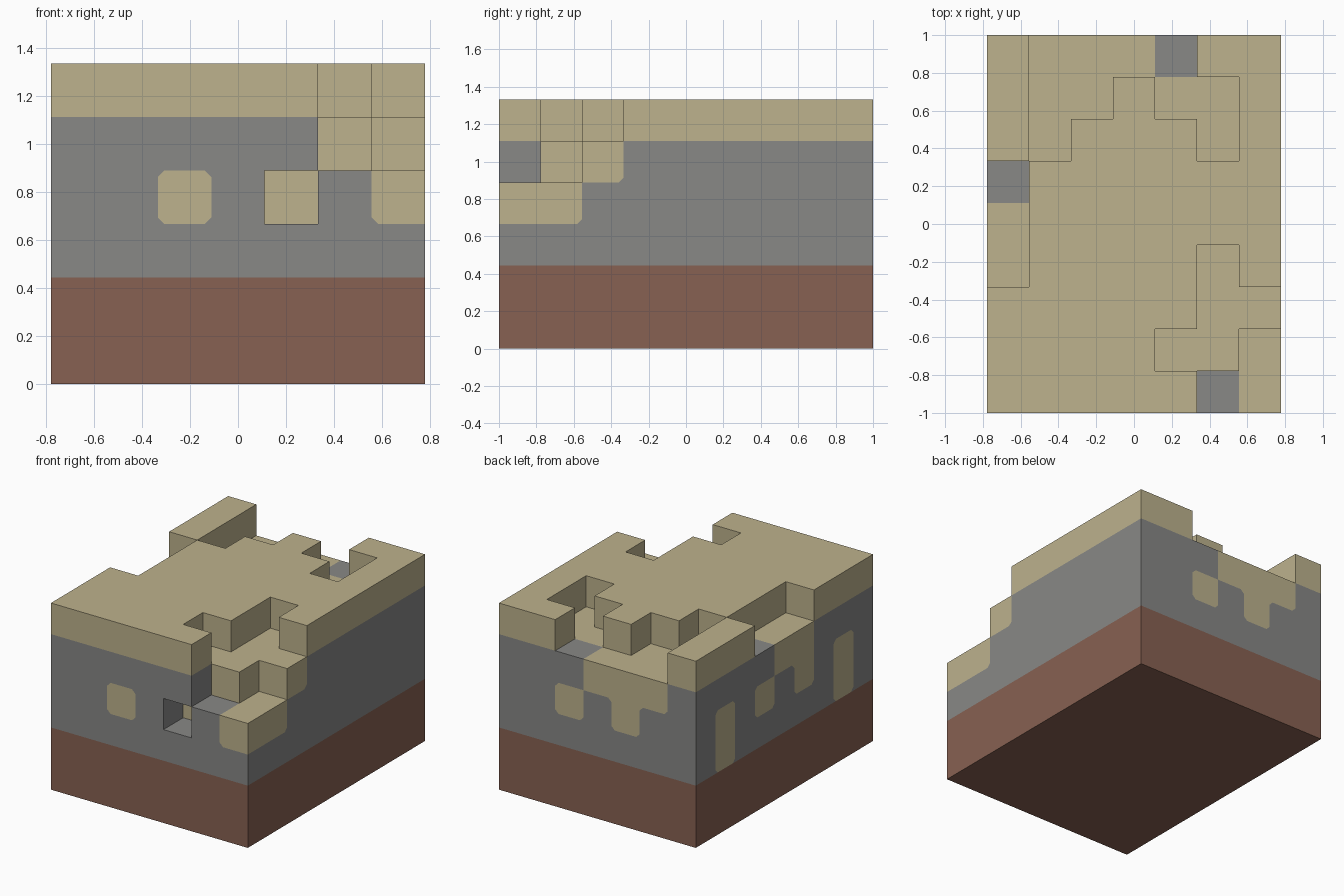
import bpy
import bmesh
from mathutils import Vector

if "Cube" in bpy.data.objects:
    bpy.data.objects.remove(bpy.data.objects["Cube"])

NX, NY, NZ = 7, 9, 6
S = 2 / NY          # cell size
CUT = 0.12          # softened corner of a colour patch, as a share of a cell


def make_material(name, colour):
    m = bpy.data.materials.new(name)
    m.use_nodes = True
    m.diffuse_color = (*colour, 1)
    m.node_tree.nodes["Principled BSDF"].inputs["Base Color"].default_value = (*colour, 1)
    return m


MATS = {
    "sand": make_material("sand", (0.508, 0.445, 0.266)),
    "stone": make_material("grey stone", (0.246, 0.246, 0.24)),
    "clay": make_material("brown clay", (0.242, 0.119, 0.084)),
}
KINDS = list(MATS)

# Layered ground: clay, stone, then a sand cap
grid = {}
for x in range(NX):
    for y in range(NY):
        for z in range(NZ):
            grid[x, y, z] = "clay" if z < 2 else "stone" if z < 5 else "sand"


def lower(columns, height, kind="sand"):
    """Dig columns down to a height and colour the new top block."""
    for x, y in columns:
        for z in range(height, NZ):
            grid.pop((x, y, z), None)
        grid[x, y, height - 1] = kind


# Back left steps, back pit, left ledge, front right steps
lower([(1, 6), (1, 7), (1, 8), (2, 7), (2, 8), (3, 8)], 5)
lower([(4, 7), (5, 7), (5, 6)], 5)
lower([(0, 3), (0, 4)], 5)
lower([(4, 1), (5, 1), (5, 2), (5, 3), (6, 2)], 5)
lower([(6, 0), (6, 1)], 4)
lower([(0, 5), (4, 8)], 5, "stone")
lower([(5, 0)], 4, "stone")

# Sand pockets in the walls, and the small front opening
pockets = [(2, 0, 3), (4, 1, 3), (2, 8, 3), (4, 8, 3), (0, 3, 3), (0, 5, 3)]
pockets += [(0, y, z) for y in (1, 7) for z in (2, 3)]
for cell in pockets:
    grid[cell] = "sand"
del grid[4, 0, 3]


def shift(cell, *steps):
    return tuple(c + sum(s[i] for s in steps) for i, c in enumerate(cell))


def visible(cell, n):
    """Kind of the block if its face along n is open, else None."""
    return grid.get(cell) if shift(cell, n) not in grid else None


def corner_kind(cell, n, a, b):
    """Colour that softens a patch corner, or None for a square corner."""
    own = grid[cell]
    around = [visible(shift(cell, *s), n) for s in ((a,), (b,), (a, b))]
    if None in around or own in around or own == "clay":
        return None
    if own == "sand":
        return "stone"
    return "sand" if set(around) == {"sand"} else None


def add_face(bm, points, kind):
    f = bm.faces.new([bm.verts.new(p) for p in points])
    f.material_index = KINDS.index(kind)


def add_side(bm, cell, axis, sign):
    """One open side of a block, with softened corners where colours meet."""
    n, u, v = [[0] * 3 for _ in range(3)]
    n[axis], u[(axis + 1) % 3], v[(axis + 2) % 3] = sign, 1, 1
    N, U, V = Vector(n), Vector(u), Vector(v)
    centre = (Vector(cell) + Vector((0.5, 0.5, 0.5)) - Vector((NX / 2, NY / 2, 0))) * S
    centre += N * S / 2
    outline = []
    corners = [(-1, -1), (1, -1), (1, 1), (-1, 1)]
    if sign < 0:
        corners.reverse()
    for k, (p, q) in enumerate(corners):
        here = centre + (U * p + V * q) * S / 2
        kind = corner_kind(cell, n, [p * c for c in u], [q * c for c in v])
        if kind is None:
            outline.append(here)
            continue
        ends = []
        for m in (corners[k - 1], corners[(k + 1) % 4]):
            other = centre + (U * m[0] + V * m[1]) * S / 2
            ends.append(here.lerp(other, CUT))
        outline += ends
        add_face(bm, [ends[0], here, ends[1]], kind)
    add_face(bm, outline, grid[cell])


def build_blocks(name, kind):
    bm = bmesh.new()
    for cell in [c for c in grid if grid[c] == kind]:
        for axis in range(3):
            for sign in (-1, 1):
                n = [0] * 3
                n[axis] = sign
                if visible(cell, n):
                    add_side(bm, cell, axis, sign)
    bmesh.ops.remove_doubles(bm, verts=bm.verts[:], dist=0.0005)
    mesh = bpy.data.meshes.new(name)
    bm.to_mesh(mesh)
    bm.free()
    for k in KINDS:
        mesh.materials.append(MATS[k])
    bpy.context.scene.collection.objects.link(bpy.data.objects.new(name, mesh))


# Visible blocks of each ground layer
build_blocks("sand_blocks", "sand")
build_blocks("stone_blocks", "stone")
build_blocks("clay_base", "clay")
